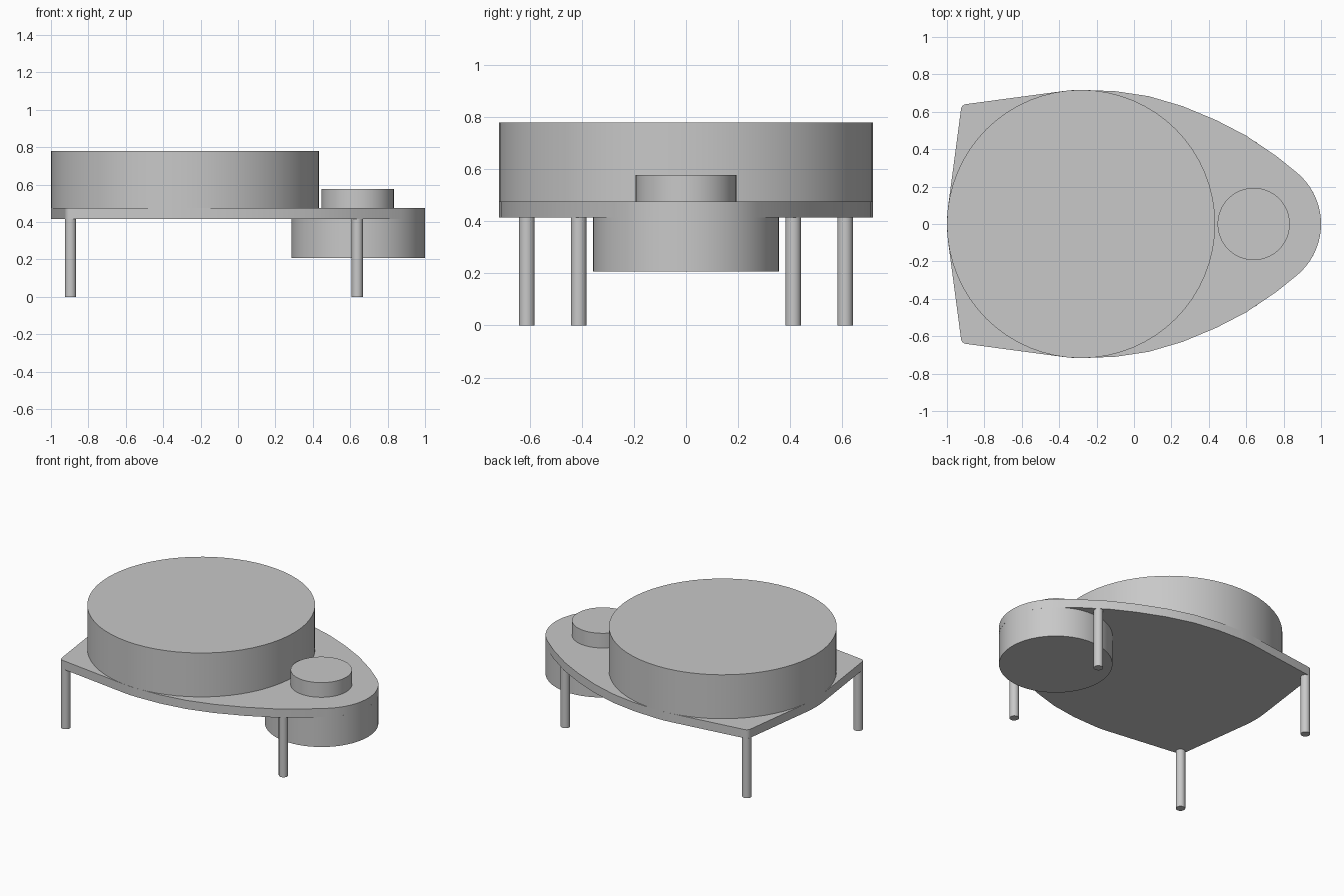
import bpy, bmesh
from math import sin, cos, pi, radians

cube = bpy.data.objects.get("Cube")
if cube:
    bpy.data.objects.remove(cube, do_unlink=True)

grey = bpy.data.materials.new("plain grey")
grey.use_nodes = True
colour = (0.58, 0.58, 0.58, 1)
grey.diffuse_color = colour
grey.node_tree.nodes["Principled BSDF"].inputs["Base Color"].default_value = colour


def arc(cx, r, start, end, steps, cy=0):
    """Points on an arc, angles in degrees."""
    angles = [radians(start + (end - start) * i / steps) for i in range(steps + 1)]
    return [(cx + r * cos(a), cy + r * sin(a)) for a in angles]


def prism(name, outline, bottom, top):
    """Extrude a closed outline upward, with smooth walls and sharp rims."""
    bm = bmesh.new()
    face = bm.faces.new([bm.verts.new((x, y, bottom)) for x, y in outline])
    result = bmesh.ops.extrude_face_region(bm, geom=[face], use_keep_orig=True)
    raised = [v for v in result["geom"] if isinstance(v, bmesh.types.BMVert)]
    bmesh.ops.translate(bm, verts=raised, vec=(0, 0, top - bottom))
    bmesh.ops.recalc_face_normals(bm, faces=bm.faces)
    mesh = bpy.data.meshes.new(name)
    bm.to_mesh(mesh)
    bm.free()
    mesh.materials.append(grey)
    obj = bpy.data.objects.new(name, mesh)
    bpy.context.collection.objects.link(obj)
    bpy.ops.object.select_all(action="DESELECT")
    obj.select_set(True)
    bpy.context.view_layer.objects.active = obj
    bpy.ops.object.shade_smooth_by_angle(angle=radians(30))


def disc(name, x, y, r, bottom, top, sides=64):
    prism(name, arc(x, r, 0, 360, sides, y)[:-1], bottom, top)


DRUM_X, DRUM_R = -0.283, 0.717
NOSE_X, NOSE_R = 0.643, 0.357
PLATE_BOTTOM, PLATE_TOP = 0.415, 0.475

# Base plate: rounded nose, swept side, drum tangent, rounded rear corner
half = arc(NOSE_X, NOSE_R, 0, 50, 10)
half += [(0.76, 0.364), (0.6, 0.472), (0.44, 0.555), (0.26, 0.63), (0.08, 0.683), (-0.1, 0.71)]
half += arc(DRUM_X, DRUM_R, 90, 97, 2)
half += arc(-0.895, 0.03, 97, 172, 6, cy=0.611)
half += arc(DRUM_X, DRUM_R, 172, 180, 2)
outline = half + [(x, -y) for x, y in reversed(half[1:-1])]
prism("base_plate", outline, PLATE_BOTTOM, PLATE_TOP)

# Drums above and below the plate
disc("main_drum", DRUM_X, 0, DRUM_R, PLATE_TOP, 0.78)
disc("small_top_disc", 0.64, 0, 0.193, PLATE_TOP, 0.577)
disc("lower_drum", NOSE_X, 0, NOSE_R, 0.207, PLATE_BOTTOM)

# Four legs
for side, label in ((1, "back"), (-1, "front")):
    disc(f"{label}_right_leg", -0.895, side * 0.611, 0.03, 0, PLATE_BOTTOM, 24)
    disc(f"{label}_left_leg", 0.638, side * 0.412, 0.03, 0, PLATE_BOTTOM, 24)
